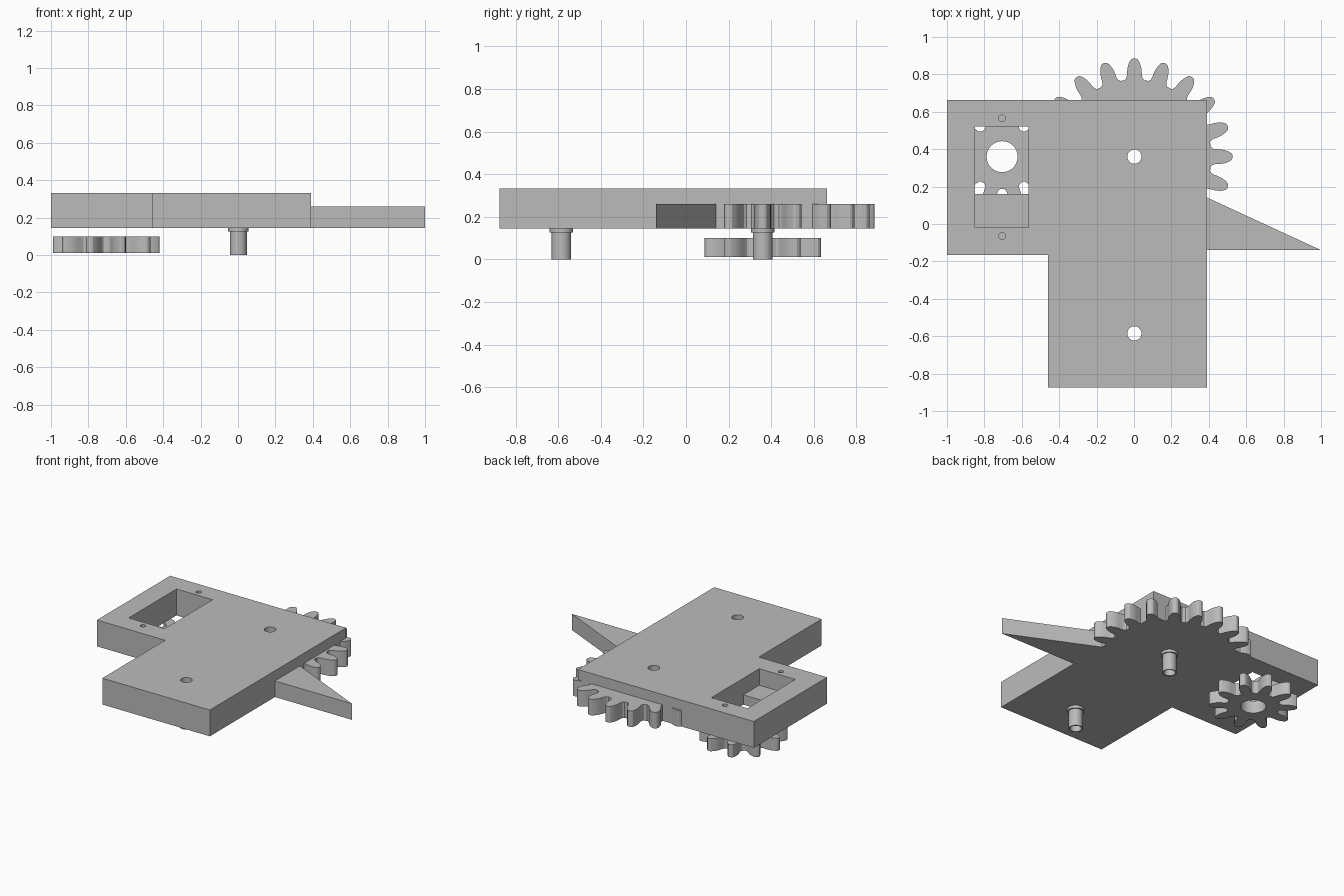
import bpy
import bmesh
from math import sin, cos, pi, radians

if "Cube" in bpy.data.objects:
    bpy.data.objects.remove(bpy.data.objects["Cube"], do_unlink=True)

GREY = (0.5, 0.5, 0.5, 1)
grey = bpy.data.materials.new("plain grey")
grey.use_nodes = True
grey.diffuse_color = GREY
grey.node_tree.nodes["Principled BSDF"].inputs["Base Color"].default_value = GREY

BOTTOM, TOP, GEAR_TOP = 0.145, 0.333, 0.26
AXLE, FRONT_AXLE, MOTOR = (0.002, 0.36), (0.002, -0.585), (-0.705, 0.36)


def prism(name, points, z0, z1):
    """Extrude a flat outline from z0 up to z1."""
    bm = bmesh.new()
    face = bm.faces.new([bm.verts.new((x, y, z0)) for x, y in points])
    out = bmesh.ops.extrude_face_region(bm, geom=[face])
    moved = [v for v in out["geom"] if isinstance(v, bmesh.types.BMVert)]
    bmesh.ops.translate(bm, verts=moved, vec=(0, 0, z1 - z0))
    bmesh.ops.recalc_face_normals(bm, faces=bm.faces)
    mesh = bpy.data.meshes.new(name)
    bm.to_mesh(mesh)
    bm.free()
    mesh.materials.append(grey)
    obj = bpy.data.objects.new(name, mesh)
    bpy.context.collection.objects.link(obj)
    return obj


def box(x0, x1, y0, y1):
    return [(x0, y0), (x1, y0), (x1, y1), (x0, y1)]


def circle(centre, r, n=32):
    return [(centre[0] + r * cos(2 * pi * i / n), centre[1] + r * sin(2 * pi * i / n))
            for i in range(n)]


def activate(obj):
    bpy.ops.object.select_all(action="DESELECT")
    obj.select_set(True)
    bpy.context.view_layer.objects.active = obj


def cut(obj, points, z0, z1):
    """Subtract a prism from an object."""
    cutter = prism("cutter", points, z0, z1)
    cutter.hide_render = True
    mod = obj.modifiers.new("cut", "BOOLEAN")
    mod.operation, mod.solver, mod.object = "DIFFERENCE", "EXACT", cutter
    activate(obj)
    bpy.ops.object.modifier_apply(modifier=mod.name)
    bpy.data.objects.remove(cutter, do_unlink=True)


def smooth(obj):
    activate(obj)
    bpy.ops.object.shade_smooth_by_angle(angle=radians(25))


def gear(name, centre, teeth, start, flank, z0, z1, bore):
    """Repeat one tooth, given as (radius, half width) from root to tip."""
    side = [(r, -w) for r, w in flank]
    tooth = side + [(r, -w) for r, w in reversed(side)]
    points = []
    for i in range(teeth):
        a = start + 2 * pi * i / teeth
        for r, w in tooth:
            t = a + w / r
            points.append((centre[0] + r * cos(t), centre[1] + r * sin(t)))
    obj = prism(name, points, z0, z1)
    cut(obj, circle(centre, bore), z0 - 0.1, z1 + 0.1)
    smooth(obj)
    return obj


# Base plate: wide body with a motor arm on the right
plate = prism("base_plate", [(-1, -0.165), (-0.46, -0.165), (-0.46, -0.875), (0.39, -0.875),
                             (0.39, 0.663), (-1, 0.663)], BOTTOM, TOP)

# Motor pocket with a ledge at its front end
cut(plate, box(-0.85, -0.565, -0.02, 0.52), 0.215, 0.5)
cut(plate, box(-0.85, -0.565, 0.16, 0.52), 0, 0.5)

# Blind screw holes and axle holes
for y in (0.565, -0.065):
    cut(plate, circle((MOTOR[0], y), 0.018, 20), 0.2, 0.5)
for centre in (AXLE, FRONT_AXLE):
    cut(plate, circle(centre, 0.038), 0, 0.5)
smooth(plate)

# Hollow axle posts with a collar against the plate
for name, centre in (("rear", AXLE), ("front", FRONT_AXLE)):
    for part, r, z0, z1 in (("post", 0.046, 0, 0.125), ("collar", 0.055, 0.125, BOTTOM)):
        tube = prism(f"{name}_axle_{part}", circle(centre, r), z0, z1)
        cut(tube, circle(centre, 0.038), -0.1, 0.5)
        smooth(tube)

# Large gear set into the plate
gear("large_gear", AXLE, 20, 0,
     [(0.412, 0.053), (0.42, 0.044), (0.435, 0.04), (0.46, 0.039), (0.48, 0.036),
      (0.502, 0.029), (0.52, 0.018), (0.525, 0.008)], BOTTOM, GEAR_TOP, 0.038)

# Motor pinion under the arm
gear("pinion_gear", MOTOR, 10, 0,
     [(0.173, 0.044), (0.18, 0.037), (0.195, 0.035), (0.22, 0.036), (0.24, 0.034),
      (0.262, 0.027), (0.28, 0.017), (0.285, 0.008)], 0.01, 0.1, 0.083)

# Pointed wedge on the left side
prism("side_wedge", [(0.385, -0.14), (1, -0.14), (0.385, 0.144)], BOTTOM, GEAR_TOP)
